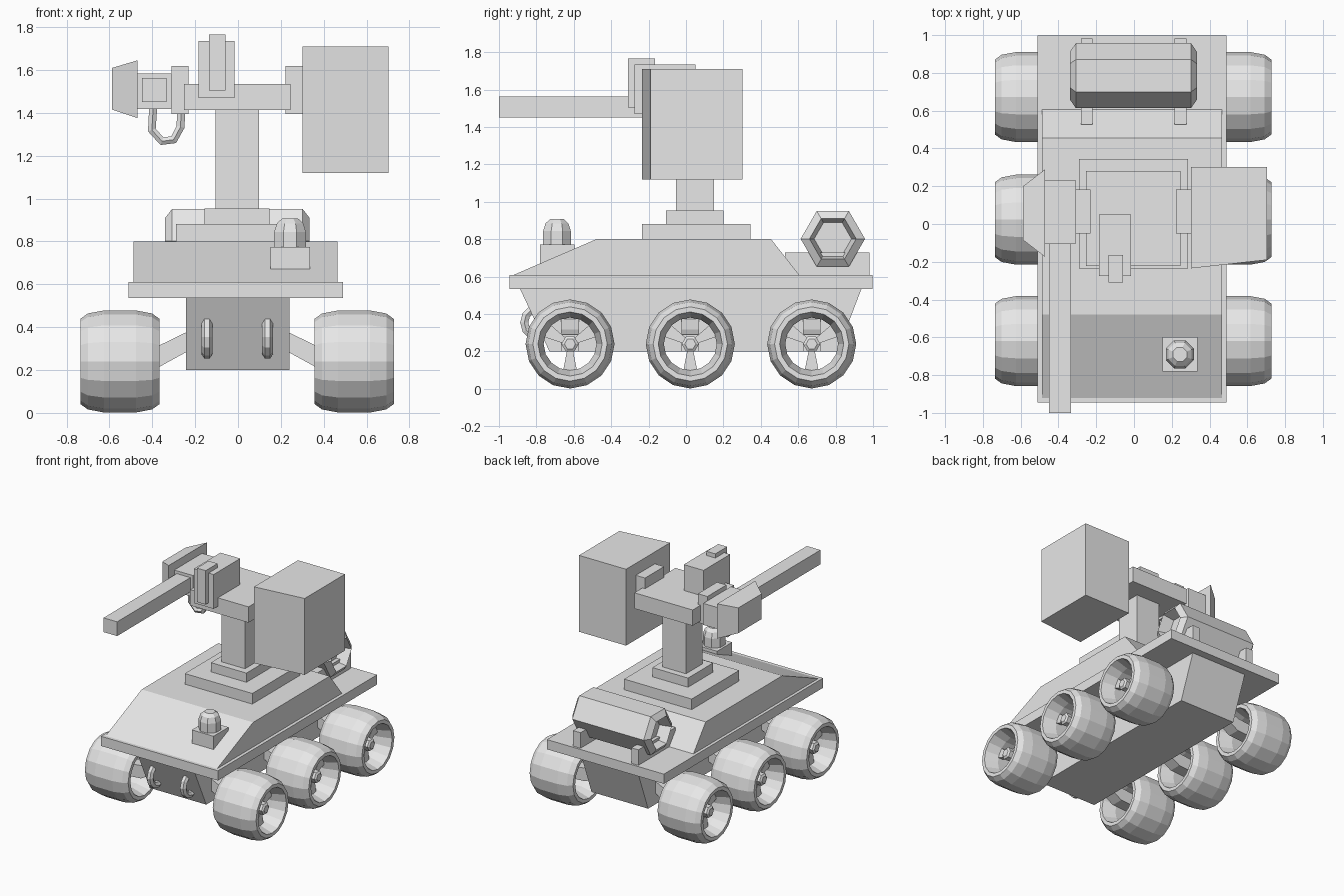
import bpy, bmesh, math
from mathutils import Vector

if "Cube" in bpy.data.objects:
    bpy.data.objects.remove(bpy.data.objects["Cube"])

grey = bpy.data.materials.new("light grey")
grey.diffuse_color = (0.8, 0.8, 0.8, 1)
grey.use_nodes = True
grey.node_tree.nodes["Principled BSDF"].inputs["Base Color"].default_value = grey.diffuse_color


def finish(name, bm):
    bmesh.ops.remove_doubles(bm, verts=bm.verts, dist=1e-5)
    bmesh.ops.recalc_face_normals(bm, faces=bm.faces)
    me = bpy.data.meshes.new(name)
    bm.to_mesh(me)
    bm.free()
    me.materials.append(grey)
    ob = bpy.data.objects.new(name, me)
    bpy.context.collection.objects.link(ob)
    return ob


def prism(name, pts, a, b, axis="x"):
    """Extrude a 2D outline from a to b: (y,z) along x, (x,z) along y, (x,y) along z."""
    put = {"x": lambda p, t: (t, p[0], p[1]),
           "y": lambda p, t: (p[0], t, p[1]),
           "z": lambda p, t: (p[0], p[1], t)}[axis]
    bm = bmesh.new()
    lo = [bm.verts.new(put(p, a)) for p in pts]
    hi = [bm.verts.new(put(p, b)) for p in pts]
    n = len(pts)
    bm.faces.new(lo)
    bm.faces.new(hi)
    for i in range(n):
        j = (i + 1) % n
        bm.faces.new((lo[i], lo[j], hi[j], hi[i]))
    return finish(name, bm)


def box(name, x, y, z):
    return prism(name, [(x[0], y[0]), (x[1], y[0]), (x[1], y[1]), (x[0], y[1])], z[0], z[1], "z")


def lathe(name, profile, centre, n, axis="x", closed=False, phase=0.0):
    """Spin (distance along axis, radius) points; open profiles get flat end caps."""
    bm = bmesh.new()
    rings = []
    for t, r in profile:
        ring = []
        for k in range(n):
            a = phase + 2 * math.pi * k / n
            c, s = r * math.cos(a), r * math.sin(a)
            v = (t, c, s) if axis == "x" else (c, s, t)
            ring.append(bm.verts.new(Vector(v) + Vector(centre)))
        rings.append(ring)
    m = len(rings)
    for i in range(m if closed else m - 1):
        p, q = rings[i], rings[(i + 1) % m]
        for k in range(n):
            j = (k + 1) % n
            bm.faces.new((p[k], p[j], q[j], q[k]))
    if not closed:
        bm.faces.new(rings[0])
        bm.faces.new(rings[-1])
    return finish(name, bm)


def tube(name, pts, radius, sides=6, cyclic=False):
    """Low-poly pipe along a polyline."""
    cu = bpy.data.curves.new(name, "CURVE")
    cu.dimensions = "3D"
    cu.bevel_depth = radius
    cu.bevel_resolution = max(0, sides // 2 - 2)
    cu.use_fill_caps = True
    sp = cu.splines.new("POLY")
    sp.points.add(len(pts) - 1)
    for p, co in zip(sp.points, pts):
        p.co = (*co, 1)
    sp.use_cyclic_u = cyclic
    sp.use_smooth = False
    tmp = bpy.data.objects.new(name, cu)
    bpy.context.collection.objects.link(tmp)
    bm = bmesh.new()
    bm.from_mesh(tmp.to_mesh())
    tmp.to_mesh_clear()
    bpy.data.objects.remove(tmp)
    for f in bm.faces:
        f.smooth = False
    return finish(name, bm)


# Hull: lower tub, deck plate, sloped upper hull
prism("lower_tub", [(-0.89, 0.54), (-0.73, 0.2), (0.81, 0.2), (0.94, 0.54)], -0.243, 0.24)
box("deck_plate", (-0.51, 0.49), (-0.945, 0.998), (0.535, 0.61))
prism("upper_hull", [(-0.92, 0.61), (-0.48, 0.8), (0.455, 0.8), (0.605, 0.61)], -0.487, 0.465)

# Tow rings on the nose
for x in (-0.145, 0.138):
    ring = [(x, -0.785 + 0.08 * math.cos(a), 0.355 + 0.08 * math.sin(a))
            for a in (2 * math.pi * k / 12 for k in range(12))]
    tube("tow_ring", ring, 0.025, 6, True)

# Wheels with hollow rims, three spokes, hex hubs and sloping axle arms
R, WZ = 0.238, 0.24
tyre = [(0, 0.197), (0.035, 0.222), (0.11, 0.236), (0.26, 0.236), (0.335, 0.222), (0.37, 0.197),
        (0.37, 0.17), (0.27, 0.14), (0.10, 0.14), (0, 0.17)]
for side, edge in ((-1, -0.736), (1, 0.727)):
    for y in (-0.62, 0.023, 0.672):
        lathe("wheel", [(-side * t, r * R / 0.236) for t, r in tyre], (edge, y, WZ), 16, closed=True,
              phase=math.pi / 2)
        lathe("wheel_hub", [(-side * 0.05, 0.03), (-side * 0.06, 0.046), (-side * 0.17, 0.046)],
              (edge, y, WZ), 6)
        for k in range(3):
            a = -math.pi / 2 + k * 2 * math.pi / 3
            c, s = math.cos(a), math.sin(a)
            quad = [(0.02, -0.013), (0.148, -0.038), (0.148, 0.038), (0.02, 0.013)]
            prism("wheel_spoke", [(y + r * c - w * s, WZ + r * s + w * c) for r, w in quad],
                  edge - side * 0.10, edge - side * 0.14)
        arm = [(0.2, 0.395), (0.36, 0.317), (0.6, 0.29), (0.6, 0.2), (0.36, 0.217), (0.2, 0.305)]
        prism("axle_arm", [(side * x - 0.003, z) for x, z in arm], y - 0.047, y + 0.047, "y")

# Signal lamp on the front slope
box("lamp_base", (0.152, 0.337), (-0.78, -0.597), (0.62, 0.773))
lathe("lamp_dome", [(0.77, 0.08), (0.845, 0.08), (0.885, 0.066), (0.907, 0.04)],
      (0.243, -0.69, 0), 8, "z", phase=math.pi / 8)

# Rear hexagonal drum with dished ends, on two rails
half = [(0.305, 0.172), (0.337, 0.125), (0.25, 0.10)]
lathe("rear_drum", [(-t, r) for t, r in reversed(half)] + half, (-0.003, 0.785, 0.802), 6)
for x0, x1 in ((-0.28, -0.22), (0.214, 0.277)):
    box("drum_rail", (x0, x1), (0.528, 0.982), (0.6, 0.73))

# Turret pedestal and cross head
box("turret_base", (-0.29, 0.287), (-0.235, 0.345), (0.79, 0.882))
box("turret_step", (-0.157, 0.147), (-0.107, 0.2), (0.88, 0.953))
box("turret_post", (-0.105, 0.097), (-0.053, 0.15), (0.95, 1.42))
box("turret_head", (-0.253, 0.245), (-0.222, 0.28), (1.413, 1.535))
box("right_bracket", (0.222, 0.303), (-0.05, 0.183), (1.395, 1.618))
box("left_bracket", (-0.311, -0.23), (-0.05, 0.183), (1.395, 1.618))

# Large side box with a slanted front
prism("side_box", [(0.301, -0.235), (0.703, -0.19), (0.703, 0.302), (0.301, 0.302)], 1.12, 1.71, "z")

# Gun: receiver, tapered outer cover, barrel, looped cable
box("gun_receiver", (-0.47, -0.31), (-0.106, 0.233), (1.418, 1.584))
bm = bmesh.new()
for x, y0, y1, z0, z1 in ((-0.47, -0.175, 0.29, 1.376, 1.645), (-0.587, -0.085, 0.2, 1.415, 1.61)):
    for y in (y0, y1):
        for z in (z0, z1):
            bm.verts.new((x, y, z))
bmesh.ops.convex_hull(bm, input=bm.verts)
bmesh.ops.dissolve_limit(bm, angle_limit=0.01, verts=bm.verts, edges=bm.edges)
finish("gun_cover", bm)
box("gun_barrel", (-0.449, -0.333), (-1.0, -0.1), (1.452, 1.562))
tube("gun_cable", [(-0.395, 0, 1.44), (-0.402, 0, 1.32), (-0.355, 0, 1.268), (-0.3, 0, 1.275),
                   (-0.268, 0, 1.335), (-0.265, 0, 1.43)], 0.022, 6)

# Sight unit on the head
box("sight_box", (-0.185, -0.016), (-0.275, 0.05), (1.47, 1.735))
box("sight_front", (-0.135, -0.059), (-0.31, -0.165), (1.505, 1.767))
